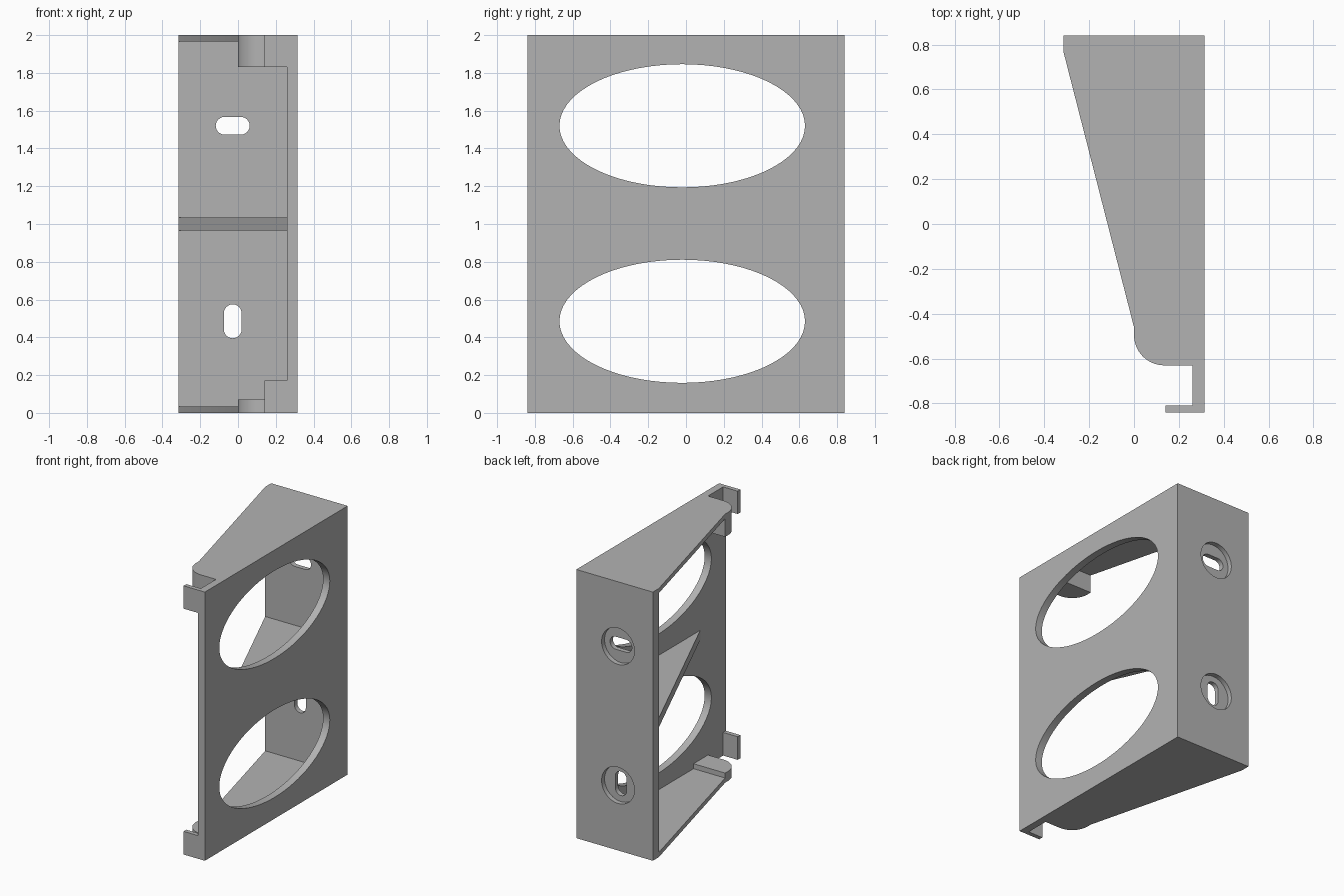
import bpy, bmesh
from math import sin, cos, pi
from mathutils import Vector

if "Cube" in bpy.data.objects:
    bpy.data.objects.remove(bpy.data.objects["Cube"])

grey = bpy.data.materials.new("plain grey")
grey.use_nodes = True
grey.diffuse_color = (0.45, 0.45, 0.45, 1)
grey.node_tree.nodes["Principled BSDF"].inputs["Base Color"].default_value = grey.diffuse_color

# Overall extents and wall thicknesses
X, Y, H = 0.315, 0.84, 2.0
WALL_X = 0.26      # inner face of the side panel
BACK_Y = 0.77      # inner face of the back panel
LID = 0.035
SLOT_X = -0.028


def prism(name, points, axis, lo, hi):
    """Extrude a 2D outline along x, y or z between lo and hi."""
    place = {"x": lambda p: (lo, p[0], p[1]),
             "y": lambda p: (p[0], lo, p[1]),
             "z": lambda p: (p[0], p[1], lo)}[axis]
    step = Vector([(hi - lo) * (axis == a) for a in "xyz"])
    bm = bmesh.new()
    face = bm.faces.new([bm.verts.new(place(p)) for p in points])
    ext = bmesh.ops.extrude_face_region(bm, geom=[face], use_keep_orig=True)
    bmesh.ops.translate(bm, vec=step, verts=[v for v in ext["geom"] if isinstance(v, bmesh.types.BMVert)])
    bmesh.ops.recalc_face_normals(bm, faces=bm.faces)
    mesh = bpy.data.meshes.new(name)
    bm.to_mesh(mesh)
    bm.free()
    mesh.materials.append(grey)
    obj = bpy.data.objects.new(name, mesh)
    bpy.context.collection.objects.link(obj)
    return obj


def rect(u0, v0, u1, v1):
    return [(u0, v0), (u1, v0), (u1, v1), (u0, v1)]


def arc(u, v, ru, rv, start, end, n):
    angles = [start + (end - start) * i / n for i in range(n + 1)]
    return [(u + ru * cos(a), v + rv * sin(a)) for a in angles]


def ellipse(u, v, ru, rv, n=72):
    return arc(u, v, ru, rv, 0, 2 * pi, n)[:-1]


def slot(u, v, length, r, upright):
    d = length / 2 - r
    if upright:
        return arc(u, v + d, r, r, 0, pi, 12) + arc(u, v - d, r, r, pi, 2 * pi, 12)
    return arc(u + d, v, r, r, -pi / 2, pi / 2, 12) + arc(u - d, v, r, r, pi / 2, 3 * pi / 2, 12)


def cut(obj, cutters):
    for c in cutters:
        c.hide_render = True
        m = obj.modifiers.new("cut", "BOOLEAN")
        m.operation, m.solver, m.object = "DIFFERENCE", "EXACT", c
    finish(obj)
    for c in cutters:
        bpy.data.objects.remove(c)


def finish(obj):
    """Apply modifiers and shade curved walls smooth with sharp edges."""
    bpy.ops.object.select_all(action="DESELECT")
    obj.select_set(True)
    bpy.context.view_layer.objects.active = obj
    for m in list(obj.modifiers):
        bpy.ops.object.modifier_apply(modifier=m.name)
    bpy.ops.object.shade_smooth_by_angle(angle=0.5)


# Side panel with two large oval windows
side = prism("side_panel", rect(-Y, 0, Y, H), "x", WALL_X, X)
cut(side, [prism("oval_cutter", ellipse(-0.02, z, 0.65, 0.326), "x", 0.1, 0.5) for z in (0.485, 1.52)])

# Back panel with counterbored screw slots, one upright and one level
back = prism("back_panel", rect(-X, 0, WALL_X, H), "y", BACK_Y, Y)
cutters = []
for z, upright in ((0.485, True), (1.52, False)):
    cutters.append(prism("bore_cutter", ellipse(SLOT_X, z, 0.135, 0.135, 48), "y", Y - 0.035, 1))
    cutters.append(prism("slot_cutter", slot(SLOT_X, z, 0.18, 0.047, upright), "y", 0.6, 1))
cut(back, cutters)

# Tapered lids, rounded nose pads and hook lips at both ends
nose = arc(0.135, -0.495, 0.135, 0.135, pi, 1.5 * pi, 16) + [(WALL_X, -0.63)]
lid_outline = [(-X, BACK_Y), (0, -0.46)] + nose + [(WALL_X, BACK_Y)]
pad_outline = [(0, -0.46)] + nose + [(WALL_X, -0.46)]
for end, lid_z, pad_z, lip_z in (
        ("bottom", (0, LID), (LID, 0.072), (0, 0.172)),
        ("top", (H - LID, H), (1.83, H - LID), (1.83, H))):
    finish(prism(end + "_lid", lid_outline, "z", *lid_z))
    finish(prism(end + "_nose_pad", pad_outline, "z", *pad_z))
    prism(end + "_hook_lip", rect(0.14, -Y, WALL_X, -0.808), "z", *lip_z)

# Triangular rib half way up
prism("middle_rib", [(-X, BACK_Y), (WALL_X, -0.54), (WALL_X, BACK_Y)], "z", 0.965, 1.035)
